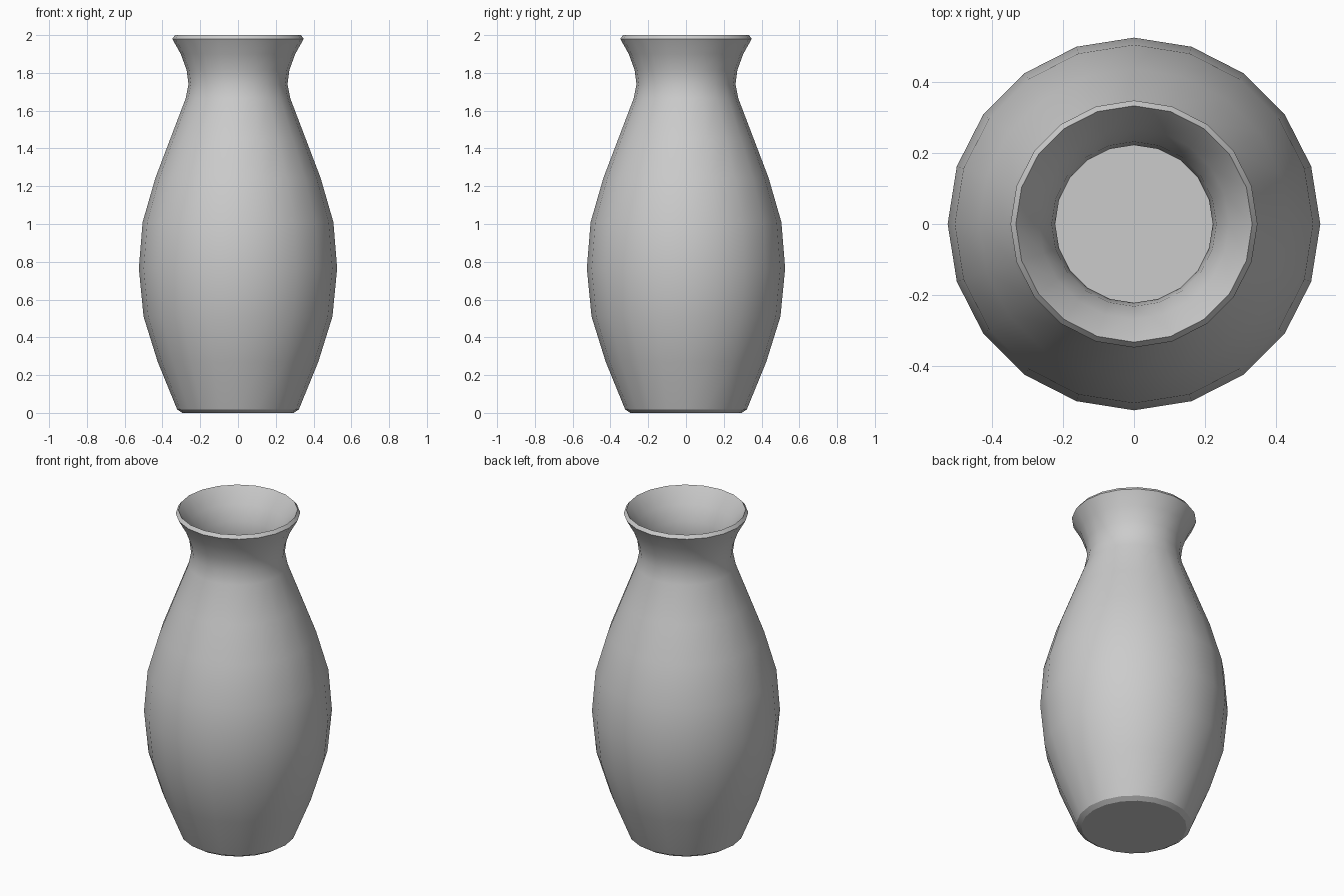
import bpy, bmesh
from math import sin, cos, tau, radians

if "Cube" in bpy.data.objects:
    bpy.data.objects.remove(bpy.data.objects["Cube"])

SIDES = 20
WALL = 0.04

# Outer profile (radius, height), from base to rim
outer = [(0.295, 0.0), (0.322, 0.018), (0.425, 0.27), (0.50, 0.51), (0.525, 0.765),
         (0.505, 1.01), (0.437, 1.245), (0.357, 1.455), (0.277, 1.665),
         (0.262, 1.74), (0.272, 1.815), (0.303, 1.90), (0.348, 1.98)]

# Inner wall: rim edge, then the outer body profile offset inwards, then the floor
inner = [(0.333, 2.0), (0.268, 1.91), (0.232, 1.82)]
inner += [(r - WALL, z) for r, z in reversed(outer[2:10])]
inner += [(0.30, 0.05)]


def add_ring(bm, r, z):
    return [bm.verts.new((r * cos(tau * i / SIDES), r * sin(tau * i / SIDES), z))
            for i in range(SIDES)]


# Vase body: one continuous lathed shell with capped base and floor
bm = bmesh.new()
rings = [add_ring(bm, r, z) for r, z in outer + inner]
for a, b in zip(rings, rings[1:]):
    for i in range(SIDES):
        j = (i + 1) % SIDES
        bm.faces.new((a[i], a[j], b[j], b[i]))
bm.faces.new(rings[0][::-1])
bm.faces.new(rings[-1])
bmesh.ops.recalc_face_normals(bm, faces=bm.faces[:])
mesh = bpy.data.meshes.new("vase")
bm.to_mesh(mesh)
bm.free()
vase = bpy.data.objects.new("vase", mesh)
bpy.context.collection.objects.link(vase)

# Smooth walls, crisp rim and base edges
bpy.context.view_layer.objects.active = vase
vase.select_set(True)
bpy.ops.object.shade_smooth_by_angle(angle=radians(30))
